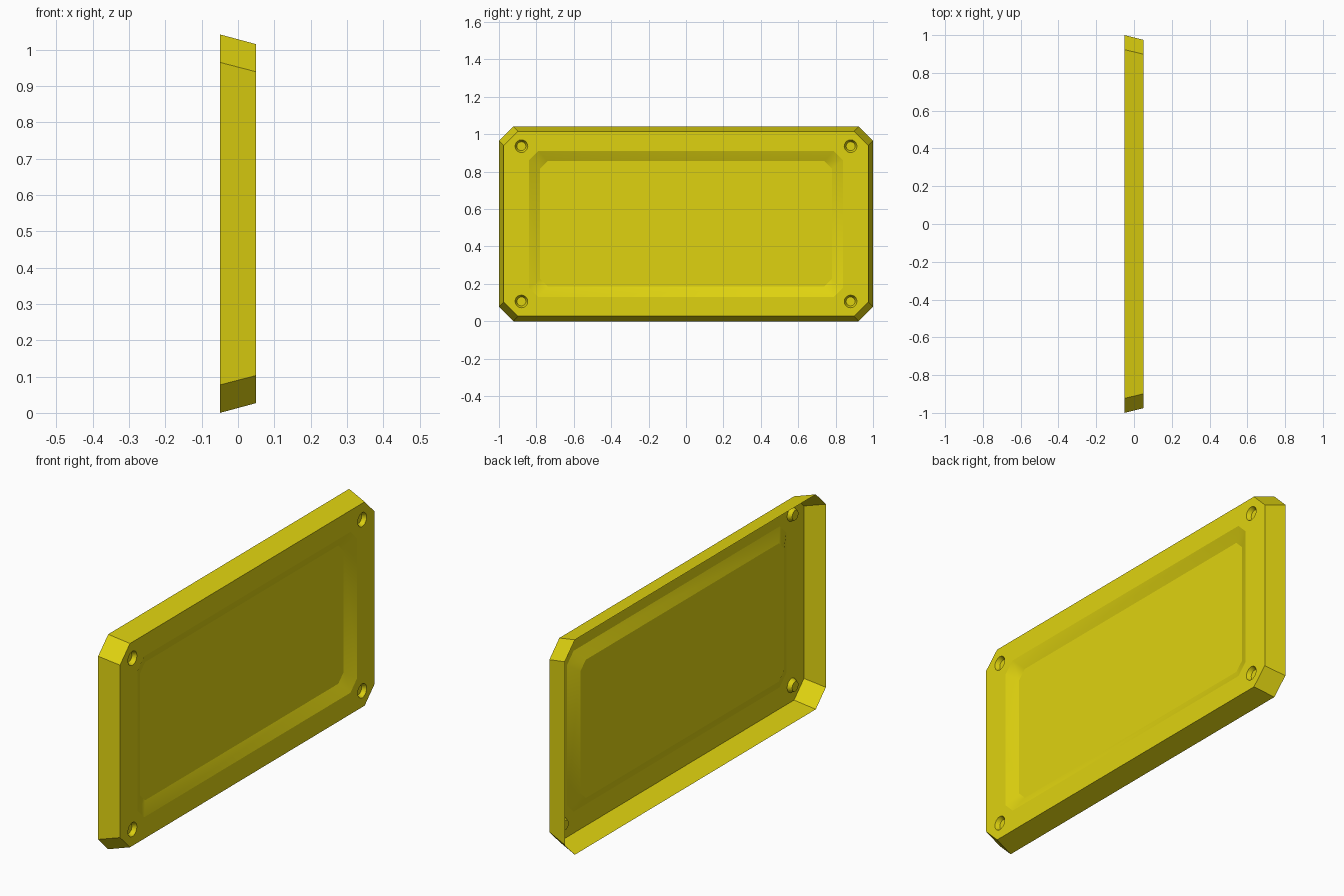
import bpy, bmesh
from math import cos, sin, tau

cube = bpy.data.objects.get("Cube")
if cube:
    bpy.data.objects.remove(cube)

MID = 0.521          # height of the tray centre
FACE, RIM = 0.05, -0.05

yellow = bpy.data.materials.new("yellow")
yellow.use_nodes = True
colour = (0.74, 0.65, 0.005, 1)
yellow.diffuse_color = colour
yellow.node_tree.nodes["Principled BSDF"].inputs["Base Color"].default_value = colour

bm = bmesh.new()


def loop(points, x):
    """Closed ring of vertices at depth x."""
    vs = [bm.verts.new((x, y, z)) for y, z in points]
    for a, b in zip(vs, vs[1:] + vs[:1]):
        bm.edges.new((a, b))
    return vs


def octagon(hy, hz, c):
    """Rectangle with cut corners, centred on the tray."""
    quarter = [(hy, hz - c), (hy - c, hz)]
    half = quarter + [(-y, z) for y, z in reversed(quarter)]
    return [(y, MID + z) for y, z in half + [(-y, -z) for y, z in half]]


def circle(cy, cz, r, n=20):
    return [(cy + r * cos(tau * i / n), cz + r * sin(tau * i / n)) for i in range(n)]


def band(a, b, smooth=False):
    n = len(a)
    for i in range(n):
        j = (i + 1) % n
        bm.faces.new((a[i], a[j], b[j], b[i])).smooth = smooth


# Flared outer wall, open at the rim
rim = loop(octagon(1.0, MID, 0.077), RIM)
face_edge = loop(octagon(0.975, 0.494, 0.076), FACE)
band(rim, face_edge)

# Recessed centre panel
recess_edge = loop(octagon(0.84, 0.39, 0.05), FACE)
recess_floor = loop(octagon(0.78, 0.335, 0.04), FACE - 0.03)

# Round dimples in the corners
openings = [recess_edge]
recesses = [(recess_edge, recess_floor)]
for sy in (-1, 1):
    for sz in (-1, 1):
        centre = (sy * 0.88, MID + sz * 0.415)
        top = loop(circle(*centre, 0.034), FACE)
        bottom = loop(circle(*centre, 0.024), FACE - 0.02)
        openings.append(top)
        recesses.append((top, bottom))

# Flat face around the openings
outline = {v for ring in [face_edge] + openings for v in ring}
edges = [e for e in bm.edges if all(v in outline for v in e.verts)]
bmesh.ops.triangle_fill(bm, use_beauty=True, edges=edges, normal=(1, 0, 0))

for top, bottom in recesses:
    band(top, bottom, smooth=True)
    bm.faces.new(bottom)

bmesh.ops.recalc_face_normals(bm, faces=bm.faces)
bm.normal_update()
if sum(f.normal.x * f.calc_area() for f in bm.faces) < 0:
    bmesh.ops.reverse_faces(bm, faces=bm.faces)

mesh = bpy.data.meshes.new("tray_panel")
bm.to_mesh(mesh)
bm.free()
mesh.materials.append(yellow)
bpy.context.collection.objects.link(bpy.data.objects.new("tray_panel", mesh))
